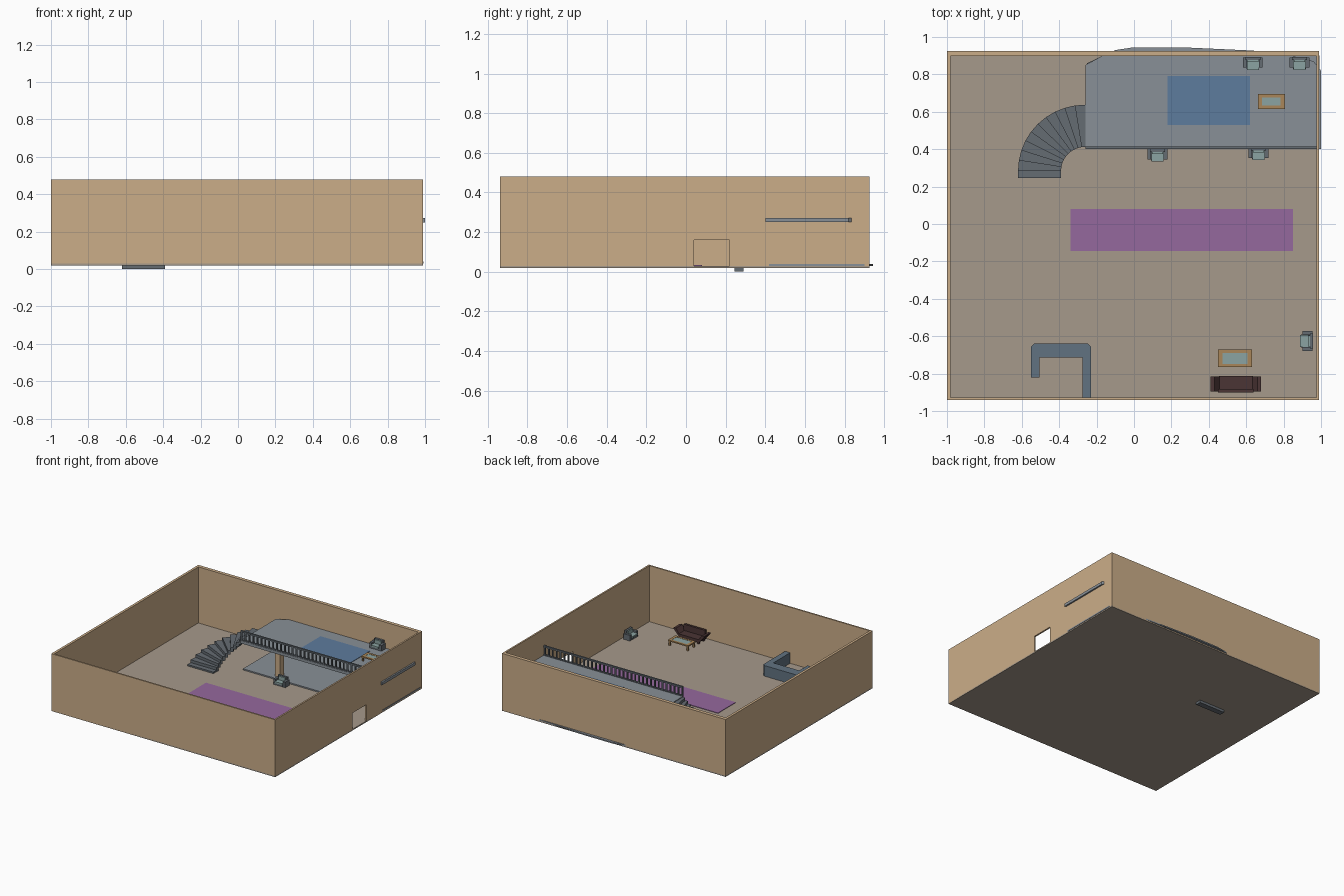
import bpy, bmesh, math
from mathutils import Matrix, Vector

if "Cube" in bpy.data.objects:
    bpy.data.objects.remove(bpy.data.objects["Cube"])


def mat(name, r, g, b, a=1):
    m = bpy.data.materials.new(name)
    m.diffuse_color = (r, g, b, a)
    m.use_nodes = True
    m.node_tree.nodes["Principled BSDF"].inputs["Base Color"].default_value = m.diffuse_color
    return m


TAN = mat("tan_wall", .60, .42, .25)
FLOOR = mat("floor_stone", .38, .32, .26)
SLAB = mat("slab_grey", .25, .28, .31)
STEEL = mat("dark_grey", .13, .15, .17)
BAR = mat("bar_blue_grey", .12, .17, .22)
BLUE = mat("blue_rug", .11, .20, .34)
PURPLE = mat("purple_rug", .30, .14, .34)
GLASS = mat("pale_green", .26, .37, .36)
WOOD = mat("wood", .40, .24, .10)
MAROON = mat("maroon", .07, .035, .035)


def finish(bm, name, m):
    bmesh.ops.recalc_face_normals(bm, faces=bm.faces)
    me = bpy.data.meshes.new(name)
    bm.to_mesh(me)
    bm.free()
    me.materials.append(m)
    ob = bpy.data.objects.new(name, me)
    bpy.context.collection.objects.link(ob)
    return ob


def add_box(bm, x0, x1, y0, y1, z0, z1):
    c = Vector(((x0 + x1) / 2, (y0 + y1) / 2, (z0 + z1) / 2))
    s = Matrix.Diagonal((x1 - x0, y1 - y0, z1 - z0, 1))
    bmesh.ops.create_cube(bm, size=1, matrix=Matrix.Translation(c) @ s)


def boxes(name, m, *dims):
    bm = bmesh.new()
    for d in dims:
        add_box(bm, *d)
    return finish(bm, name, m)


def add_prism(bm, pts, z0, z1):
    lo = [bm.verts.new((x, y, z0)) for x, y in pts]
    hi = [bm.verts.new((x, y, z1)) for x, y in pts]
    bm.faces.new(lo)
    bm.faces.new(hi)
    n = len(pts)
    for i in range(n):
        bm.faces.new((lo[i], lo[(i + 1) % n], hi[(i + 1) % n], hi[i]))


def prism(name, m, pts, z0, z1):
    bm = bmesh.new()
    add_prism(bm, pts, z0, z1)
    return finish(bm, name, m)


# Room shell: floor and four walls, the right one built around its doorway
F = .03
boxes("floor", FLOOR, (-1, .988, -.94, .925, .02, F))
boxes("left_wall", TAN, (-1, -.98, -.94, .925, .022, .48))
boxes("front_wall", TAN, (-.98, .975, -.94, -.928, .022, .48))
boxes("back_wall", TAN, (-.98, .975, .897, .925, .022, .48))
boxes("right_wall", TAN,
      (.975, .988, -.94, .04, .022, .48),
      (.975, .988, .22, .925, .022, .48),
      (.975, .988, .04, .22, .16, .48))

# Low platform and mezzanine, both slightly piercing the walls
prism("lower_platform", SLAB,
      [(-.25, .42), (.991, .42), (.991, .90), (.62, .928), (.25, .945),
       (0, .945), (-.1, .93), (-.25, .86)], F, .04)
prism("mezzanine", SLAB,
      [(-.26, .40), (1, .40), (1, .82), (.96, .87), (.8, .91),
       (-.15, .91), (-.26, .85)], .25, .272)
boxes("support_column", TAN, (.015, .06, .45, .495, .04, .25))

# Rugs
boxes("purple_rug", PURPLE, (-.34, .85, -.145, .08, F, .034))
boxes("blue_rug", BLUE, (.18, .62, .53, .79, .272, .275))

# Curved stairs: one straight step, then a quarter-turn fan
bm = bmesh.new()
add_box(bm, -.62, -.39, .245, .29, 0, .042)
N = 10
cx, cy = -.26, .285
for i in range(N):
    a0, a1 = (math.pi - math.pi / 2 * (i + k) / N for k in (0, 1))
    top = .042 + (i + 1) * .0225
    ring = [(cx + r * math.cos(a), cy + r * .98 * math.sin(a))
            for r, a in ((.36, a0), (.36, a1), (.13, a1), (.13, a0))]
    add_prism(bm, ring, top - .035, top)
finish(bm, "curved_stairs", STEEL)

# Mezzanine railing with repeated balusters
bm = bmesh.new()
add_box(bm, -.26, .975, .401, .415, .338, .35)
add_box(bm, -.26, .975, .402, .414, .272, .28)
n = 36
for i in range(n):
    x = -.253 + i * 1.22 / (n - 1)
    add_box(bm, x - .005, x + .005, .403, .413, .275, .34)
finish(bm, "railing", STEEL)

# U-shaped bar counter with clipped corners
prism("bar_counter", BAR,
      [(-.55, -.82), (-.55, -.655), (-.535, -.64), (-.245, -.64),
       (-.23, -.655), (-.23, -.928), (-.275, -.928), (-.275, -.715),
       (-.505, -.715), (-.505, -.82)], F, .115)


# Armchair facing -y, turned by an angle
def armchair(name, x, y, z, angle=0):
    parts = [
        boxes(name + "_frame", STEEL,
              (-.053, -.033, -.022, .033, 0, .045),
              (.033, .053, -.022, .033, 0, .045),
              (-.04, .04, .018, .035, 0, .065),
              (-.034, .034, -.028, .02, .004, .02)),
        boxes(name + "_cushion", GLASS,
              (-.032, .032, -.034, .018, .02, .032),
              (-.03, .03, .008, .019, .03, .062))]
    for p in parts:
        p.location = (x, y, z)
        p.rotation_euler.z = angle


for i, (x, y, z, a) in enumerate([
        (.125, .367, F, 0), (.665, .375, F, 0), (.635, .858, .272, 0),
        (.885, .858, .272, 0), (.922, -.625, F, -math.pi / 2)]):
    armchair(f"armchair_{i + 1}", x, y, z, a)


# Coffee table: wooden frame and legs around a glass panel
def table(name, x, y, z, w, d, h):
    w, d, t = w / 2, d / 2, .018
    dims = [(x - w, x + w, y + d - t, y + d, z + h - .01, z + h),
            (x - w, x + w, y - d, y - d + t, z + h - .01, z + h)]
    for s in (-1, 1):
        xs = sorted((x + s * w, x + s * (w - t - .005)))
        dims.append((*xs, y - d + t, y + d - t, z + h - .01, z + h))
        for q in (-1, 1):
            lx, ly = x + s * (w - .01), y + q * (d - .01)
            dims.append((lx - .006, lx + .006, ly - .006, ly + .006,
                         z, z + h - .01))
    boxes(name + "_frame", WOOD, *dims)
    boxes(name + "_glass", GLASS,
          (x - w + t, x + w - t, y - d + t, y + d - t, z + h - .008, z + h - .002))


table("lounge_table", .54, -.718, F, .18, .095, .045)
table("mezzanine_table", .735, .655, .272, .145, .08, .04)

# Sofa with back, seat, feet and outward flaring arms
bm = bmesh.new()
add_box(bm, .455, .635, -.887, -.812, .045, .068)
add_box(bm, .45, .64, -.9, -.882, .045, .118)
for s in (-1, 1):
    prof = [(.07, .045), (.09, .045), (.135, .095), (.135, .105), (.115, .105)]
    ends = [[bm.verts.new((.545 + s * px, y, pz)) for px, pz in prof]
            for y in (-.895, -.815)]
    for e in ends:
        bm.faces.new(e)
    for i in range(5):
        j = (i + 1) % 5
        bm.faces.new((ends[0][i], ends[0][j], ends[1][j], ends[1][i]))
    for y in (-.885, -.825):
        add_box(bm, .545 + s * .08 - .008, .545 + s * .08 + .008,
                y - .008, y + .008, F, .047)
finish(bm, "sofa", MAROON)
